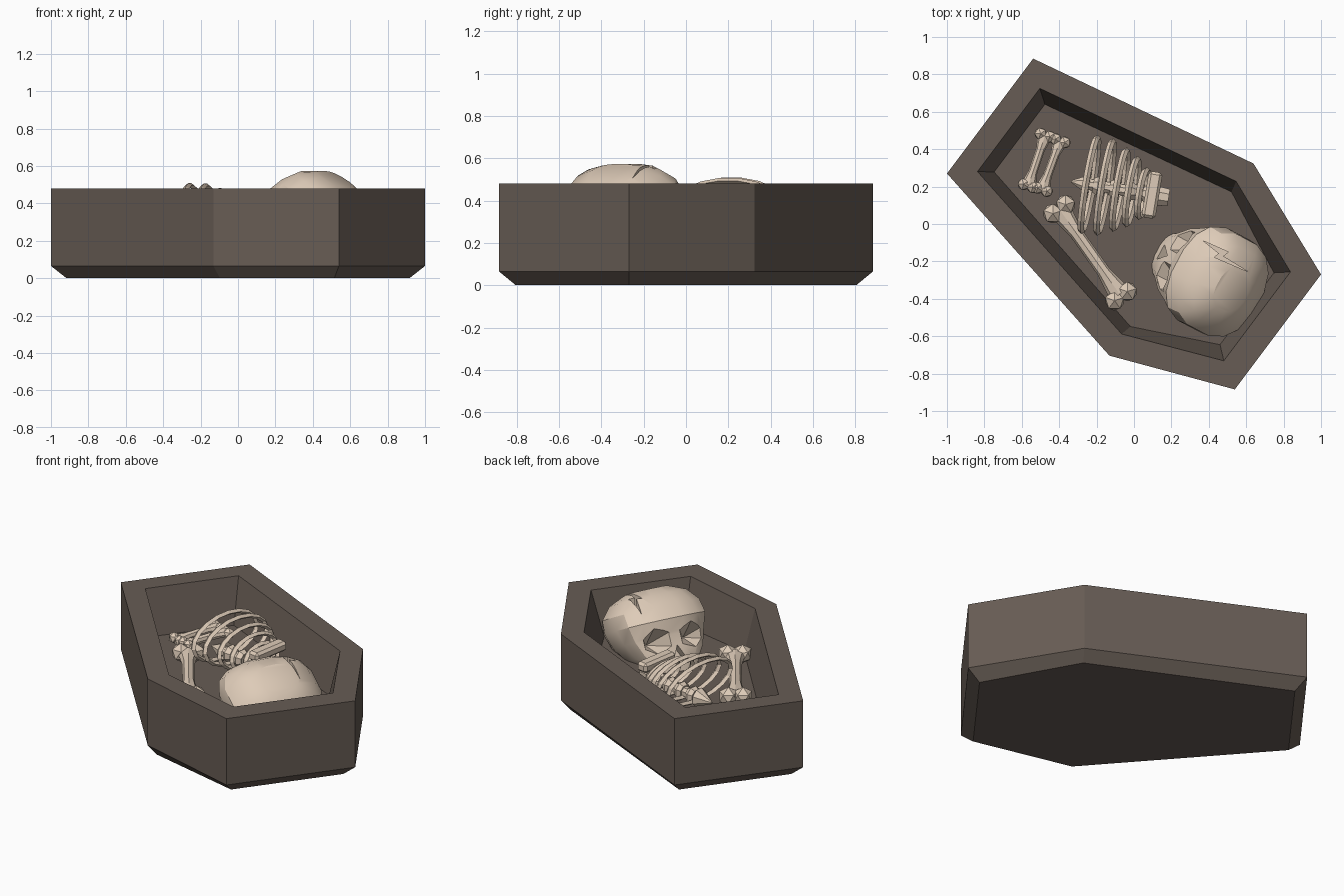
import bpy, bmesh, math
from mathutils import Matrix, Vector

cube = bpy.data.objects.get("Cube")
if cube:
    bpy.data.objects.remove(cube, do_unlink=True)


def material(name, rgb):
    m = bpy.data.materials.new(name)
    m.diffuse_color = (*rgb, 1)
    m.use_nodes = True
    b = next(n for n in m.node_tree.nodes if n.type == 'BSDF_PRINCIPLED')
    b.inputs["Base Color"].default_value = (*rgb, 1)
    b.inputs["Roughness"].default_value = 0.8
    return m


STONE = material("dark_brown_wood", (0.135, 0.107, 0.089))
BONE = material("pale_bone", (0.73, 0.60, 0.48))


def finish(name, bm, mat, matrix=Matrix(), smooth=None):
    """Turn a bmesh into an object, optionally smooth below an angle."""
    bmesh.ops.recalc_face_normals(bm, faces=bm.faces)
    me = bpy.data.meshes.new(name)
    bm.to_mesh(me)
    bm.free()
    me.materials.append(mat)
    if smooth:
        me.shade_smooth()
        me.set_sharp_from_angle(angle=math.radians(smooth))
    ob = bpy.data.objects.new(name, me)
    ob.matrix_world = matrix
    bpy.context.scene.collection.objects.link(ob)
    return ob


def loft(rings, bm=None):
    """Bridge successive closed rings of points and cap both ends."""
    bm = bm or bmesh.new()
    loops = [[bm.verts.new(p) for p in r] for r in rings]
    n = len(loops[0])
    for a, b in zip(loops, loops[1:]):
        for i in range(n):
            j = (i + 1) % n
            bm.faces.new((a[i], a[j], b[j], b[i]))
    bm.faces.new(loops[0])
    bm.faces.new(loops[-1])
    return bm


# Coffin: nested six-sided outlines from underside, up the wall, over the rim, to the floor
def outline(foot, shoulder, head, z):
    half = [foot, shoulder, head]
    return [(x, y, z) for x, y in half] + [(-x, y, z) for x, y in reversed(half)]


FLOOR = 0.21
coffin = loft([
    outline((0.335, 0.895), (0.588, -0.32), (0.335, -0.895), 0),
    outline((0.384, 0.962), (0.642, -0.317), (0.384, -0.962), 0.065),
    outline((0.384, 0.962), (0.642, -0.317), (0.384, -0.962), 0.48),
    outline((0.278, 0.838), (0.51, -0.30), (0.297, -0.823), 0.48),
    outline((0.226, 0.765), (0.45, -0.314), (0.24, -0.755), FLOOR)])
finish("coffin", coffin, STONE, Matrix.Rotation(math.atan2(0.8, 0.6), 4, 'Z'))


# Skull: stacked sections (height, half width, front, back), flattened on the face
def section(z, hw, front, back, n=16):
    pts = []
    mid, ry = (front + back) / 2, (back - front) / 2
    for i in range(n):
        a = 2 * math.pi * (i + 0.5) / n
        c, s = math.cos(a), math.sin(a)
        p = 0.62 if s < 0 else 0.85
        pts.append((hw * math.copysign(abs(c) ** 0.85, c),
                    mid + ry * math.copysign(abs(s) ** p, s), z))
    return pts


skull_m = (Matrix.Translation((0.411, -0.2925, 0.328))
           @ Matrix.Rotation(math.radians(242), 4, 'Z')
           @ Matrix.Rotation(math.radians(-30), 4, 'X'))
skull = finish("skull", loft([section(*s) for s in (
    (-0.30, 0.12, -0.215, -0.06), (-0.21, 0.15, -0.235, 0.02),
    (-0.14, 0.215, -0.24, 0.17), (-0.05, 0.255, -0.24, 0.265),
    (0.04, 0.285, -0.26, 0.285), (0.12, 0.28, -0.22, 0.265),
    (0.19, 0.225, -0.165, 0.20), (0.235, 0.12, -0.085, 0.11))]), BONE, skull_m)

# Eye sockets, nose hole and forehead crack are cut from the skull
cutters = []
for side in (-1, 1):
    bm = bmesh.new()
    bmesh.ops.create_cone(bm, cap_ends=True, segments=6, radius1=0.155, radius2=0.005, depth=0.26)
    m = (skull_m @ Matrix.Translation((side * 0.118, -0.21, -0.075))
         @ Matrix.Diagonal((1, 1, 0.82, 1)) @ Matrix.Rotation(math.radians(-90), 4, 'X'))
    cutters.append(finish("socket_cutter", bm, BONE, m))
nose = [(-0.045, -0.205), (0.045, -0.205), (0, -0.115)]
cutters.append(finish("nose_cutter", loft(
    [[(x, y, z) for x, z in nose] for y in (-0.32, -0.18)]), BONE, skull_m))
crack = [(0.37, -0.09), (0.505, -0.15), (0.475, -0.172), (0.61, -0.255),
         (0.43, -0.178), (0.455, -0.158)]
cutters.append(finish("crack_cutter", loft(
    [[(x, y, z) for x, y in crack] for z in (0.47, 0.7)]), BONE))
for c in cutters:
    mod = skull.modifiers.new("cut", 'BOOLEAN')
    mod.operation, mod.object, mod.solver = 'DIFFERENCE', c, 'EXACT'
dg = bpy.context.evaluated_depsgraph_get()
carved = bpy.data.meshes.new_from_object(skull.evaluated_get(dg))
skull.modifiers.clear()
skull.data = carved
for c in cutters:
    bpy.data.objects.remove(c, do_unlink=True)
carved.shade_smooth()
carved.set_sharp_from_angle(angle=math.radians(28))


# Limb bones: flared shaft with two knobs at each end
def limb(name, p, q, r, knob):
    p, q = Vector(p), Vector(q)
    length = (q - p).length
    m = Matrix.Translation(p) @ Matrix.Rotation(math.atan2(q.y - p.y, q.x - p.x), 4, 'Z')
    rings = []
    for t, w in ((0.02, 1.7), (0.14, 1.35), (0.28, 1), (0.72, 1), (0.86, 1.35), (0.98, 1.7)):
        rings.append([(t * length, r * w * math.cos(k * math.pi / 4),
                       r * math.sin(k * math.pi / 4)) for k in range(8)])
    bm = loft(rings)
    for x in (0.0, length):
        for s in (-1, 1):
            bmesh.ops.create_icosphere(bm, subdivisions=1, radius=knob,
                                       matrix=Matrix.Translation((x, s * knob * 0.72, 0)))
    finish(name, bm, BONE, m, 30)


limb("long_bone", (-0.40, 0.08, FLOOR + 0.065), (-0.07, -0.385, FLOOR + 0.065), 0.036, 0.058)
limb("short_bone_outer", (-0.475, 0.475, FLOOR + 0.055), (-0.565, 0.205, FLOOR + 0.055), 0.024, 0.036)
limb("short_bone_inner", (-0.395, 0.445, FLOOR + 0.055), (-0.49, 0.185, FLOOR + 0.055), 0.024, 0.036)

# Rib cage frame: x runs along the spine towards the head
cage = Matrix.Translation((-0.14, 0.195, 0)) @ Matrix.Rotation(math.radians(-9.5), 4, 'Z')

# Ribs: flattened hoops, shrinking towards the neck
for i, (s, hw, top) in enumerate(((-0.10, 0.255, 0.512), (-0.015, 0.25, 0.51), (0.065, 0.215, 0.485),
                                  (0.13, 0.18, 0.455), (0.19, 0.13, 0.42))):
    low = FLOOR + 0.035
    zc, rz = (top + low) / 2 - 0.005, (top - low) / 2 - 0.01
    bm = bmesh.new()
    n, loops = 18, []
    for k in range(n):
        a = 2 * math.pi * k / n
        c, z = math.cos(a), math.sin(a)
        loops.append([bm.verts.new((s + dx - 0.02 * z, (hw + d) * c, zc + (rz + d) * z))
                      for dx, d in ((-0.018, 0), (0, 0.014), (0.018, 0), (0, -0.014))])
    for k in range(n):
        a, b = loops[k], loops[(k + 1) % n]
        for j in range(4):
            bm.faces.new((a[j], a[(j + 1) % 4], b[(j + 1) % 4], b[j]))
    finish(f"rib_{i + 1}", bm, BONE, cage)


# Spine: pointed tail, drum-shaped vertebrae, neck block
def drum(bm, x0, x1, r0, r1, z):
    loft([[(x, r * math.cos(k * math.pi / 4 + 0.39), z + r * math.sin(k * math.pi / 4 + 0.39))
           for k in range(8)] for x, r in ((x0, r0), (x1, r1))], bm)


spine = bmesh.new()
zs = FLOOR + 0.065
drum(spine, -0.20, -0.10, 0.006, 0.058, zs)
drum(spine, -0.10, 0.30, 0.032, 0.032, zs)
for x in (-0.08, 0.01, 0.10, 0.19):
    drum(spine, x, x + 0.025, 0.04, 0.055, zs)
    drum(spine, x + 0.025, x + 0.055, 0.055, 0.04, zs)
drum(spine, 0.27, 0.33, 0.055, 0.05, zs + 0.02)
finish("spine", spine, BONE, cage, 30)

# Shoulder bar across the top of the spine
bar = bmesh.new()
bmesh.ops.create_cube(bar, size=1, matrix=Matrix.Translation((0.24, 0, 0.39))
                      @ Matrix.Diagonal((0.075, 0.25, 0.06, 1)))
bmesh.ops.bevel(bar, geom=bar.edges[:], offset=0.015, segments=1, affect='EDGES')
finish("shoulder_bar", bar, BONE, cage)
